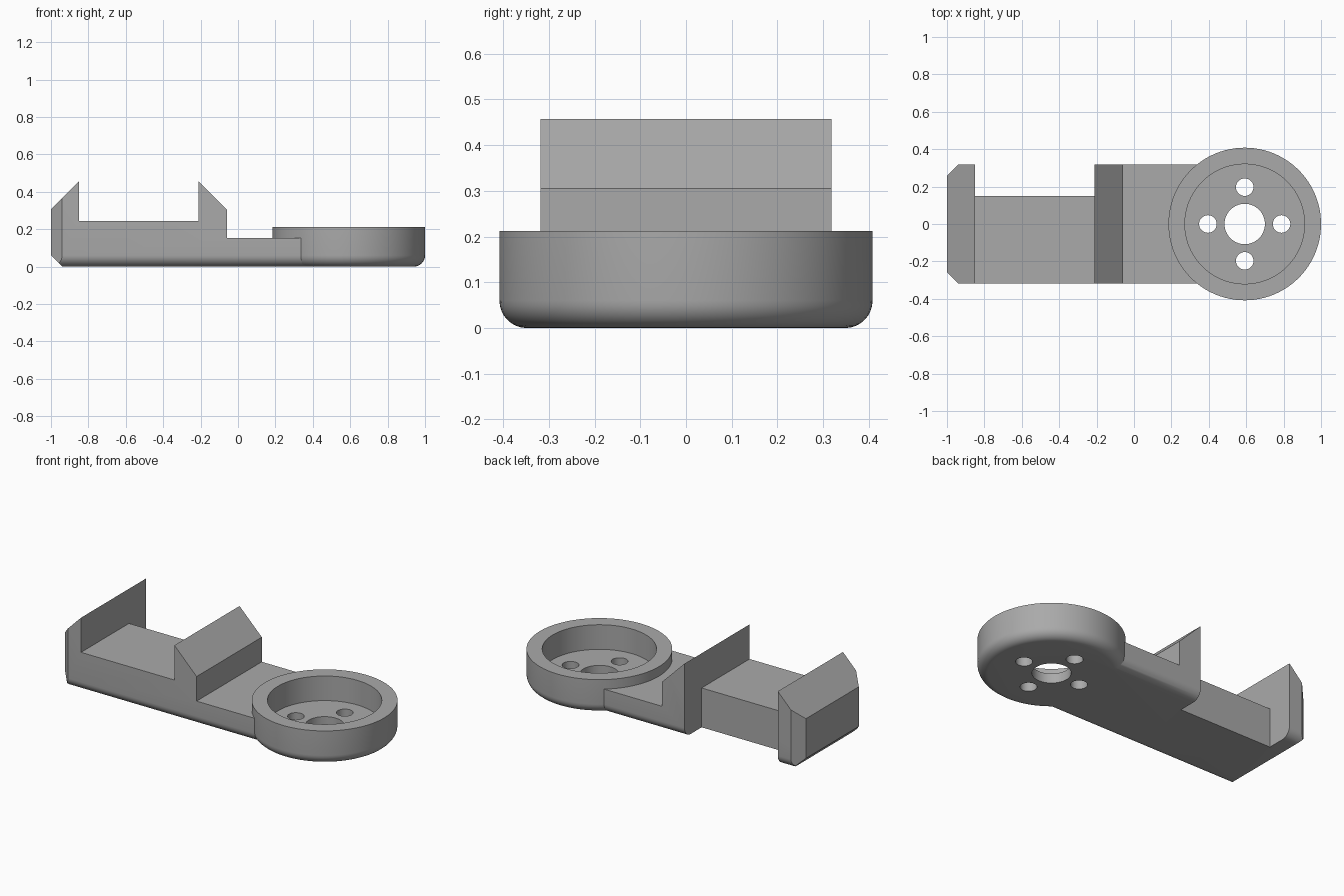
import bpy, bmesh, math
from mathutils import Vector

cube = bpy.data.objects.get("Cube")
if cube:
    bpy.data.objects.remove(cube, do_unlink=True)

grey = bpy.data.materials.new("plain_grey")
grey.use_nodes = True
COLOUR = (0.4, 0.4, 0.4, 1)
grey.diffuse_color = COLOUR
grey.node_tree.nodes["Principled BSDF"].inputs["Base Color"].default_value = COLOUR

LENGTH, HALF, EDGE = 1.0, 0.318, 0.06    # half length, arm half width, edge size
CUP_X, CUP_R, CUP_H = 0.592, 0.408, 0.212


def finish(name, bm):
    bmesh.ops.recalc_face_normals(bm, faces=bm.faces)
    mesh = bpy.data.meshes.new(name)
    bm.to_mesh(mesh)
    bm.free()
    mesh.materials.append(grey)
    obj = bpy.data.objects.new(name, mesh)
    bpy.context.collection.objects.link(obj)
    return obj


def prism(name, points, place, lo, hi):
    """Extrude a 2D outline; place(u, v, w) maps it into space."""
    bm = bmesh.new()
    face = bm.faces.new([bm.verts.new(place(u, v, lo)) for u, v in points])
    new = bmesh.ops.extrude_face_region(bm, geom=[face])["geom"]
    shift = Vector(place(0, 0, hi)) - Vector(place(0, 0, lo))
    bmesh.ops.translate(bm, vec=shift, verts=[g for g in new if isinstance(g, bmesh.types.BMVert)])
    return finish(name, bm)


def disc(name, radius, centre, lo, hi, axis="z", sides=48, fillet=0):
    """Cylinder between lo and hi, optionally rounded round its lower rim."""
    bm = bmesh.new()
    bmesh.ops.create_cone(bm, cap_ends=True, segments=sides, radius1=radius,
                          radius2=radius, depth=hi - lo)
    bmesh.ops.translate(bm, vec=(0, 0, (lo + hi) / 2), verts=bm.verts)
    if fillet:
        rim = [e for e in bm.edges if all(v.co.z < lo + 0.001 for v in e.verts)]
        bmesh.ops.bevel(bm, geom=rim, offset=fillet, segments=8, profile=0.5, affect="EDGES")
    for v in bm.verts:
        x, y, z = v.co
        v.co = (x + centre[0], y + centre[1], z) if axis == "z" else (x + centre[0], z, y + centre[1])
    return finish(name, bm)


def combine(target, other, operation):
    """Apply a boolean and discard the helper."""
    other.hide_render = True
    mod = target.modifiers.new(operation, "BOOLEAN")
    mod.operation, mod.object, mod.solver = operation, other, "EXACT"
    bpy.context.view_layer.objects.active = target
    bpy.ops.object.modifier_apply(modifier=mod.name)
    bpy.data.objects.remove(other, do_unlink=True)


# Arm side profile: two slanted jaws, raised bed and low neck
side = [(-LENGTH + EDGE, 0), (0.5, 0), (0.5, 0.153), (-0.06, 0.153), (-0.06, 0.305),
        (-0.212, 0.457), (-0.212, 0.243), (-0.85, 0.243), (-0.85, 0.457),
        (-LENGTH, 0.305), (-LENGTH, EDGE)]
body = prism("clamp_bracket", side, lambda u, v, w: (u, w, v), -0.5, 0.5)

# Plan outline: chamfered end corners and notched back of the bed
plan = [(-LENGTH, -HALF + EDGE), (-LENGTH + EDGE, -HALF), (0.7, -HALF), (0.7, HALF),
        (-0.212, HALF), (-0.212, 0.15), (-0.85, 0.15), (-0.85, HALF),
        (-LENGTH + EDGE, HALF), (-LENGTH, HALF - EDGE)]
combine(body, prism("plan", plan, lambda u, v, w: (u, v, w), -0.1, 0.6), "INTERSECT")

# Cross-section: rounded lower long edges
arc = [(HALF - EDGE + EDGE * math.sin(a), EDGE - EDGE * math.cos(a))
       for a in (i * math.pi / 16 for i in range(9))]
section = arc + [(HALF, 0.6), (-HALF, 0.6)] + [(-y, z) for y, z in reversed(arc)]
combine(body, prism("section", section, lambda u, v, w: (w, u, v), -1.2, 0.8), "INTERSECT")

# Round cup joined to the neck, then its pocket
combine(body, disc("cup", CUP_R, (CUP_X, 0), 0, CUP_H, sides=96, fillet=EDGE), "UNION")
combine(body, disc("pocket", 0.32, (CUP_X, 0), EDGE, 0.5, sides=96), "DIFFERENCE")

# Centre bore and four mounting holes
combine(body, disc("bore", 0.108, (CUP_X, 0), -0.1, 0.4), "DIFFERENCE")
for i in range(4):
    a = i * math.pi / 2
    spot = (CUP_X + 0.197 * math.cos(a), 0.197 * math.sin(a))
    combine(body, disc("mount_hole", 0.047, spot, -0.1, 0.4, sides=32), "DIFFERENCE")

# Blind holes in the back of the bed
for x in (-0.69, -0.37):
    combine(body, disc("pin_hole", 0.03, (x, 0.1), -0.1, 0.3, axis="y", sides=24), "DIFFERENCE")

bpy.ops.object.select_all(action="DESELECT")
body.select_set(True)
bpy.context.view_layer.objects.active = body
bpy.ops.object.shade_smooth_by_angle(angle=math.radians(30))
